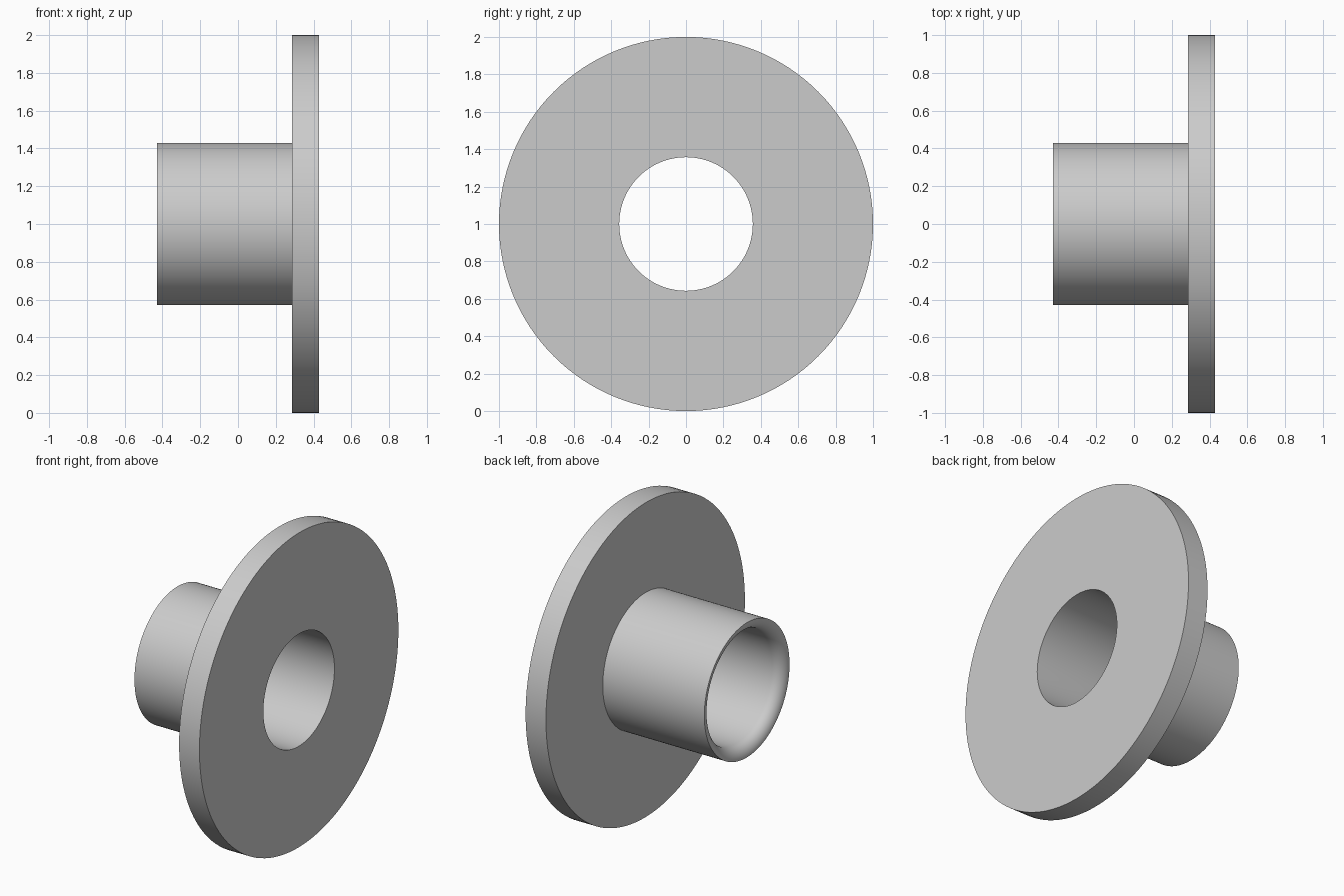
import bpy
import bmesh
from math import cos, sin, pi, radians
from mathutils import Vector

cube = bpy.data.objects.get("Cube")
if cube:
    bpy.data.objects.remove(cube, do_unlink=True)

SEGMENTS = 128
HALF = 0.4286          # half the length along x
FLANGE_BACK = 0.2857
FLANGE_R = 1.0
SLEEVE_R = 0.4286
BORE_R = 0.3571
FILLET = SLEEVE_R - BORE_R
FILLET_STEPS = 10

# Material
grey = bpy.data.materials.new("plain grey")
grey.use_nodes = True
colour = (0.6, 0.6, 0.6, 1)
grey.diffuse_color = colour
grey.node_tree.nodes["Principled BSDF"].inputs["Base Color"].default_value = colour

# Half section as (x, radius): flange, sleeve, then the rounded bore mouth
profile = [(HALF, BORE_R), (HALF, FLANGE_R), (FLANGE_BACK, FLANGE_R),
           (FLANGE_BACK, SLEEVE_R)]
for i in range(FILLET_STEPS + 1):
    a = pi / 2 * i / FILLET_STEPS
    profile.append((-HALF + FILLET * (1 - cos(a)), SLEEVE_R - FILLET * sin(a)))

# Revolve the closed section about the x axis
bm = bmesh.new()
verts = [bm.verts.new((x, 0, r)) for x, r in profile]
edges = [bm.edges.new((v, verts[(i + 1) % len(verts)])) for i, v in enumerate(verts)]
bmesh.ops.spin(bm, geom=verts + edges, cent=(0, 0, 0), axis=Vector((1, 0, 0)),
               angle=2 * pi, steps=SEGMENTS)
bmesh.ops.remove_doubles(bm, verts=bm.verts[:], dist=0.0001)
bmesh.ops.recalc_face_normals(bm, faces=bm.faces[:])
bmesh.ops.translate(bm, verts=bm.verts[:], vec=(0, 0, FLANGE_R))
mesh = bpy.data.meshes.new("flanged_sleeve")
bm.to_mesh(mesh)
bm.free()
mesh.materials.append(grey)

sleeve = bpy.data.objects.new("flanged_sleeve", mesh)
bpy.context.collection.objects.link(sleeve)
bpy.ops.object.select_all(action='DESELECT')
sleeve.select_set(True)
bpy.context.view_layer.objects.active = sleeve
bpy.ops.object.shade_smooth_by_angle(angle=radians(30))
